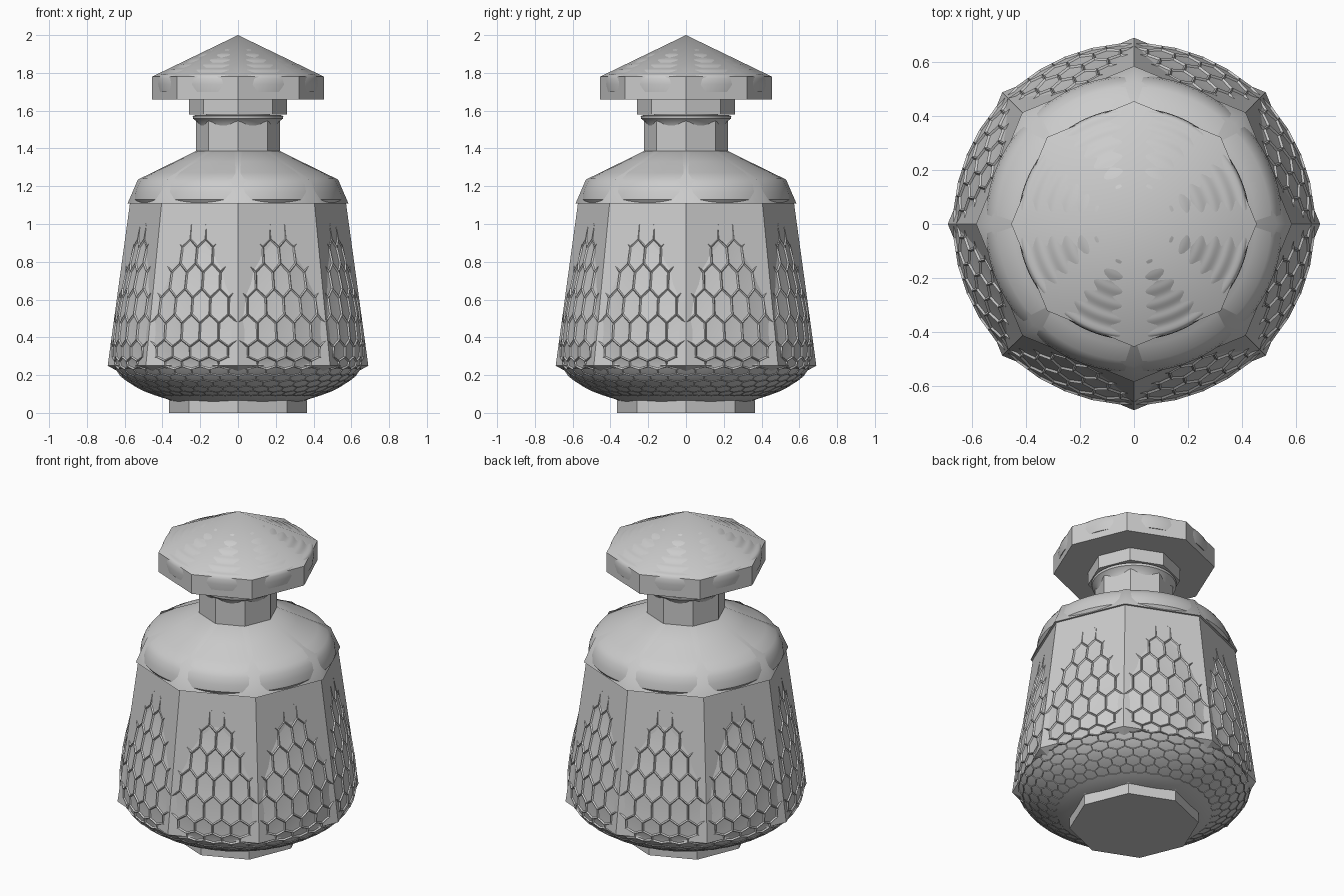
import bpy, bmesh
from math import sin, cos, pi, radians

if "Cube" in bpy.data.objects:
    bpy.data.objects.remove(bpy.data.objects["Cube"])


def finish(name, bm, smooth=None):
    mesh = bpy.data.meshes.new(name)
    bm.to_mesh(mesh)
    bm.free()
    ob = bpy.data.objects.new(name, mesh)
    bpy.context.collection.objects.link(ob)
    if smooth:
        bpy.ops.object.select_all(action='DESELECT')
        ob.select_set(True)
        bpy.context.view_layer.objects.active = ob
        bpy.ops.object.shade_smooth_by_angle(angle=radians(smooth))
    return ob


def lathe(name, profile, sides=8, smooth=None):
    """Spin a bottom-to-top (radius, z) profile; radius 0 makes a tip."""
    bm = bmesh.new()
    rings = []
    for r, z in profile:
        n = sides if r > 0 else 1
        rings.append([bm.verts.new((r * cos(2 * pi * i / sides), r * sin(2 * pi * i / sides), z))
                      for i in range(n)])
    for a, b in zip(rings, rings[1:]):
        for i in range(sides):
            j = (i + 1) % sides
            if len(b) == 1:
                bm.faces.new((a[i], a[j], b[0]))
            else:
                bm.faces.new((a[i], a[j], b[j], b[i]))
    bm.faces.new(rings[0][::-1])
    if len(rings[-1]) > 1:
        bm.faces.new(rings[-1])
    return finish(name, bm, smooth)


# Round body profile, as radius against height
BODY = [(0.34, 0.06), (0.42, 0.085), (0.50, 0.115), (0.565, 0.15), (0.62, 0.19),
        (0.655, 0.235), (0.669, 0.29), (0.671, 0.36), (0.663, 0.45), (0.641, 0.58),
        (0.595, 0.78), (0.56, 0.92), (0.538, 1.03), (0.528, 1.11)]


def body_radius(z):
    for (r0, z0), (r1, z1) in zip(BODY, BODY[1:]):
        if z <= z1:
            return r0 + (r1 - r0) * (z - z0) / (z1 - z0)
    return BODY[-1][0]


# Foot
lathe("foot", [(0.365, 0), (0.365, 0.065)])

# Eight-sided body with chamfered underside
lathe("faceted_body", [(0.35, 0.06), (0.69, 0.25), (0.572, 1.11)])

# Plain bowl under the dimples
lathe("bowl", [(r - 0.006, z) for r, z in BODY[:6]], 80, 40)

# Round body made of staggered hexagonal dimples
levels = [0.092, 0.112, 0.138, 0.168, 0.20, 0.237, 0.285, 0.37, 0.50, 0.635,
          0.77, 0.90, 1.01, 1.085]
COLS = 40
bm = bmesh.new()
grid = []
for k, z in enumerate(levels):
    pitch = (levels[min(k + 1, len(levels) - 1)] - levels[max(k - 1, 0)]) / 2
    row = []
    for i in range(COLS * 2):
        zz = z + (-0.17 if (i + k) % 2 == 0 else 0.17) * pitch
        r, t = body_radius(zz), pi * i / COLS
        row.append(bm.verts.new((r * cos(t), r * sin(t), zz)))
    grid.append(row)
for k in range(len(levels) - 1):
    lo, hi = grid[k], grid[k + 1]
    for i in range(k % 2, COLS * 2, 2):
        l, r = i - 1, (i + 1) % (COLS * 2)
        bm.faces.new((lo[l], lo[i], lo[r], hi[r], hi[i], hi[l]))
bm.normal_update()
bmesh.ops.inset_individual(bm, faces=bm.faces[:], thickness=0.007, depth=-0.008)
bm.normal_update()
cells = [f for f in bm.faces if len(f.verts) == 6]
bmesh.ops.poke(bm, faces=cells, offset=-0.003)
finish("hexagon_dimples", bm, 25)

# Shoulder: faceted shell with a round one pushing through its flats
lathe("faceted_shoulder", [(0.585, 1.108), (0.53, 1.235), (0.22, 1.387)], 8, 50)
lathe("round_shoulder", [(0.535, 1.108), (0.551, 1.13), (0.545, 1.17), (0.53, 1.21),
                         (0.508, 1.24), (0.45, 1.272), (0.33, 1.33), (0.215, 1.386)], 96, 40)

# Neck and rounded lip
lathe("neck", [(0.222, 1.38), (0.222, 1.575)])
lathe("neck_lip", [(0.205, 1.52), (0.215, 1.54), (0.238, 1.558), (0.24, 1.572),
                   (0.225, 1.577)], 64, 40)
lathe("stopper_plug", [(0.17, 1.57), (0.17, 1.60)], 48, 40)

# Stopper collar and faceted cap
lathe("stopper_collar", [(0.26, 1.58), (0.26, 1.665)])
lathe("faceted_cap", [(0.455, 1.66), (0.455, 1.78), (0, 2.0)], 8, 30)

# Rippled round dome showing through the cap facets
ripple = [(0.425, 1.70), (0.43, 1.74), (0.428, 1.77)]
N = 64
for s in range(1, N):
    t = s / N
    r = 0.428 * (1 - t)
    z = 1.782 + 0.214 * t + 0.0025 * sin(2 * pi * 8 * t) * (1 - t)
    ripple.append((r, z))
ripple.append((0, 1.996))
lathe("cap_ripples", ripple, 96, 40)
